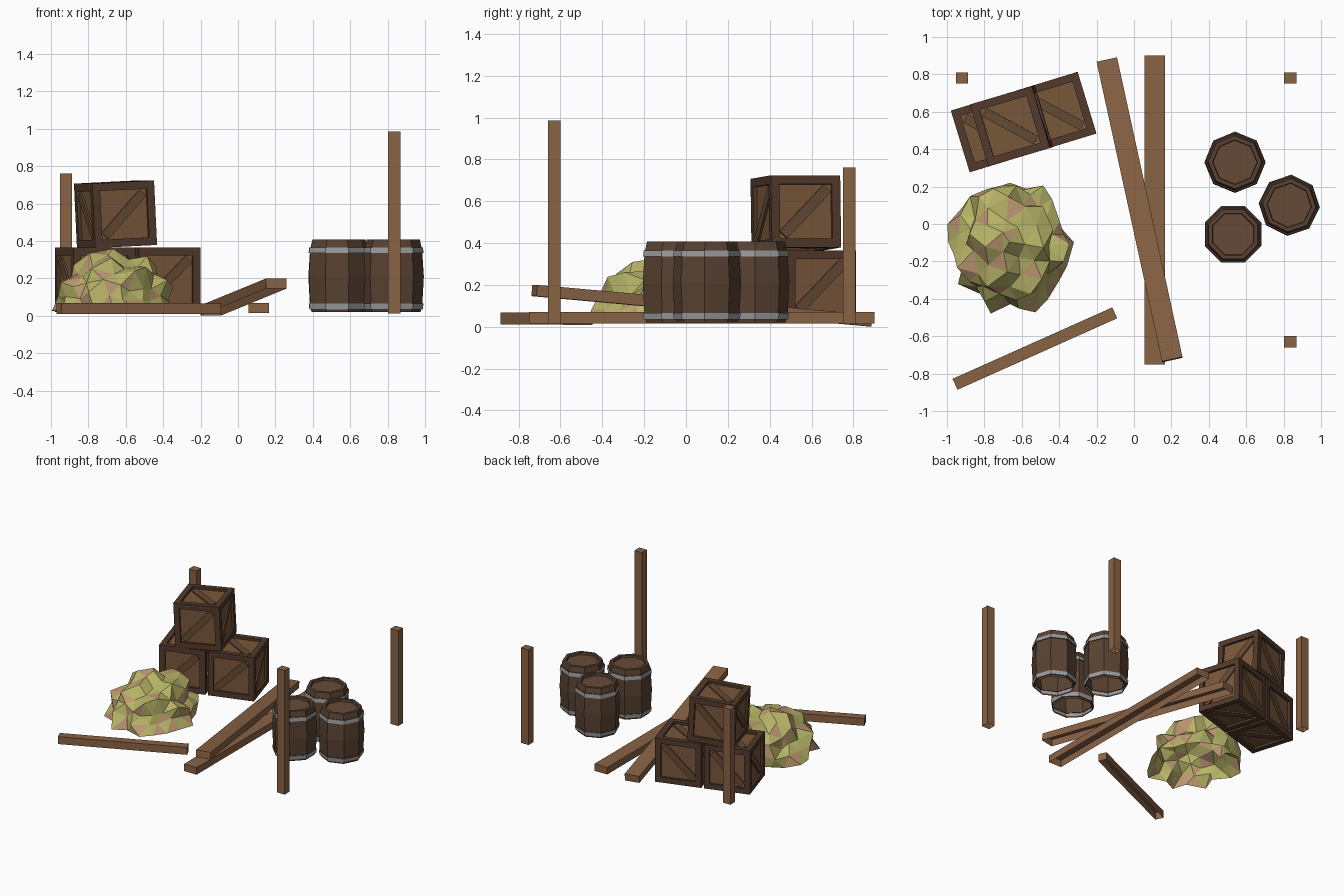
import bpy, bmesh, math, random
from mathutils import Vector, Matrix

if "Cube" in bpy.data.objects:
    bpy.data.objects.remove(bpy.data.objects["Cube"])

random.seed(7)


def mat(name, r, g, b):
    m = bpy.data.materials.new(name)
    m.diffuse_color = (r, g, b, 1)
    m.use_nodes = True
    m.node_tree.nodes["Principled BSDF"].inputs["Base Color"].default_value = m.diffuse_color
    return m


BEAM = mat("beam_wood", 0.25, 0.125, 0.06)
FRAME = mat("frame_wood", 0.085, 0.042, 0.024)
PANEL = mat("panel_wood", 0.19, 0.095, 0.042)
BRACE = mat("brace_wood", 0.13, 0.068, 0.034)
STAVE = mat("stave_wood", 0.10, 0.055, 0.032)
LID = mat("lid_wood", 0.13, 0.068, 0.04)
METAL = mat("hoop_metal", 0.33, 0.33, 0.34)
STRAW = mat("straw", 0.48, 0.46, 0.14)
DRY = mat("dry_straw", 0.51, 0.31, 0.17)


def finish(bm, name, mats, matrix=Matrix()):
    me = bpy.data.meshes.new(name)
    bm.to_mesh(me)
    bm.free()
    for m in mats:
        me.materials.append(m)
    ob = bpy.data.objects.new(name, me)
    ob.matrix_world = matrix
    bpy.context.collection.objects.link(ob)
    return ob


def add_box(bm, center, size, rot=Matrix(), mi=0):
    m = Matrix.Translation(center) @ rot.to_4x4() @ Matrix.Diagonal((*size, 1))
    verts = bmesh.ops.create_cube(bm, size=1, matrix=m)["verts"]
    for f in {f for v in verts for f in v.link_faces}:
        f.material_index = mi


def beam(name, size, matrix):
    # timber with no underside
    bm = bmesh.new()
    add_box(bm, (0, 0, 0), size)
    bm.normal_update()
    bmesh.ops.delete(bm, geom=[f for f in bm.faces if f.normal.z < -0.9], context='FACES_ONLY')
    finish(bm, name, [BEAM], matrix)


def laid_beam(name, p, q, width, thick):
    p, q = Vector(p), Vector(q)
    d = (q - p).normalized()
    side = Vector((0, 0, 1)).cross(d).normalized()
    up = d.cross(side)
    m = Matrix((d, side, up)).transposed().to_4x4()
    beam(name, ((q - p).length, width, thick), Matrix.Translation((p + q) / 2) @ m)


def crate(name, center, turn, tilt=0):
    S, w, deep = 0.345, 0.042, 0.018
    bm = bmesh.new()
    o, inner = S / 2 - w / 2, S - 2 * w
    for a in (-o, o):
        for b in (-o, o):
            add_box(bm, (a, b, 0), (w, w, S))
            add_box(bm, (0, a, b), (inner, w, w))
            add_box(bm, (a, 0, b), (w, inner, w))
    core = S - 2 * deep
    add_box(bm, (0, 0, 0), (core, core, core), mi=1)
    # diagonal braces in all six recessed panels
    L, t, bw = inner * 1.2, 0.012, 0.05
    c = core / 2 + t / 2 - 0.002
    q = math.radians(45)
    for s in (-c, c):
        add_box(bm, (0, s, 0), (L, t, bw), Matrix.Rotation(-q, 3, 'Y'), 2)
        add_box(bm, (s, 0, 0), (t, L, bw), Matrix.Rotation(q, 3, 'X'), 2)
        add_box(bm, (0, 0, s), (L, bw, t), Matrix.Rotation(-q, 3, 'Z'), 2)
    m = (Matrix.Translation(center) @ Matrix.Rotation(math.radians(turn), 4, 'Z')
         @ Matrix.Rotation(math.radians(tilt), 4, 'Y'))
    finish(bm, name, [FRAME, PANEL, BRACE], m)


def barrel(name, x, y, turn):
    # radius, height and material of the strip up to the next ring
    prof = [(0.146, 0.02, 0), (0.150, 0.035, 0), (0.158, 0.035, 2), (0.162, 0.065, 2),
            (0.156, 0.065, 0), (0.164, 0.21, 0), (0.156, 0.335, 0), (0.163, 0.335, 2),
            (0.159, 0.365, 2), (0.152, 0.365, 0), (0.142, 0.408, 0), (0.120, 0.408, 0),
            (0.117, 0.39, 1)]
    bm = bmesh.new()
    rings = []
    for r, z, _ in prof:
        rings.append([bm.verts.new((r * math.cos(i * math.pi / 4), r * math.sin(i * math.pi / 4), z))
                      for i in range(8)])
    for k in range(len(prof) - 1):
        for i in range(8):
            j = (i + 1) % 8
            f = bm.faces.new((rings[k][i], rings[k][j], rings[k + 1][j], rings[k + 1][i]))
            f.material_index = 2 if prof[k][2] == 2 and prof[k + 1][2] == 2 else 0
    bm.faces.new(rings[-1]).material_index = 1
    finish(bm, name, [STAVE, LID, METAL],
           Matrix.Translation((x, y, 0)) @ Matrix.Rotation(math.radians(turn), 4, 'Z'))


# upright posts
for name, x, y, h in (("post_back_left", -0.92, 0.78, 0.76), ("post_back_right", 0.835, 0.78, 0.76),
                      ("post_front_right", 0.835, -0.63, 0.985)):
    beam(name, (0.066, 0.06, h - 0.012), Matrix.Translation((x, y, (h + 0.012) / 2)))

# fallen timbers
laid_beam("flat_beam", (0.11, -0.75, 0.042), (0.11, 0.90, 0.042), 0.11, 0.055)
laid_beam("leaning_beam", (0.205, -0.725, 0.173), (-0.145, 0.877, 0.029), 0.112, 0.054)
laid_beam("fallen_post", (-0.957, -0.857, 0.04), (-0.103, -0.475, 0.038), 0.064, 0.058)

# crate stack
ang = 17.0
ax = Vector((math.cos(math.radians(ang)), math.sin(math.radians(ang)), 0))
mid = Vector((-0.59, 0.545, 0.193))
crate("crate_left", mid - ax * 0.182, ang)
crate("crate_right", mid + ax * 0.182, ang)
crate("crate_top", (-0.655, 0.525, 0.543), 16.5, -2.8)

# barrels
barrel("barrel_back", 0.54, 0.33, 0)
barrel("barrel_front", 0.53, -0.055, 22.5)
barrel("barrel_side", 0.83, 0.10, -4)

# hay pile: jagged dome
bm = bmesh.new()
bmesh.ops.create_icosphere(bm, subdivisions=3, radius=1)
bmesh.ops.bisect_plane(bm, geom=bm.verts[:] + bm.edges[:] + bm.faces[:], plane_co=(0, 0, 0.0),
                       plane_no=(0, 0, 1), clear_inner=True)
bmesh.ops.remove_doubles(bm, verts=bm.verts, dist=0.04)
for v in bm.verts:
    k = random.uniform(0.86, 1.12)
    jit = Vector([random.uniform(-0.018, 0.018) for _ in range(3)])
    low = v.co.z < 0.02
    v.co = Vector((v.co.x * 0.315 * k, v.co.y * 0.34 * k, v.co.z * 0.315 * k)) + jit
    v.co.z = random.uniform(0.0, 0.015) if low else max(v.co.z, 0.01)
bmesh.ops.triangulate(bm, faces=bm.faces[:])
for f in bm.faces:
    f.material_index = 1 if random.random() < 0.25 else 0
finish(bm, "hay_pile", [STRAW, DRY], Matrix.Translation((-0.65, -0.11, 0.015)))
